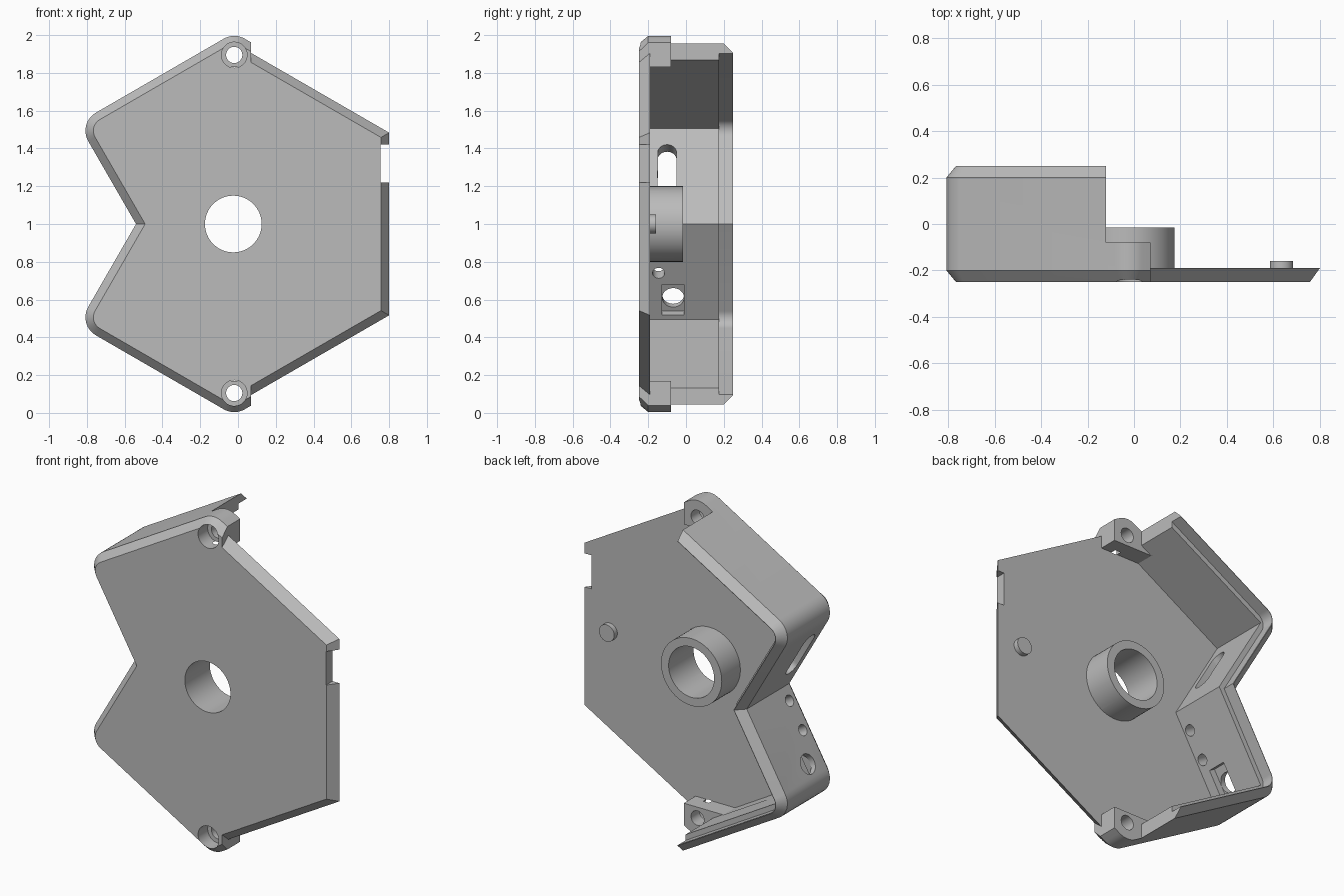
import bpy, bmesh, math
from mathutils import Vector

old = bpy.data.objects.get("Cube")
if old:
    bpy.data.objects.remove(old)

grey = bpy.data.materials.new("mid_grey")
grey.use_nodes = True
grey.diffuse_color = (0.5, 0.5, 0.5, 1)
grey.node_tree.nodes["Principled BSDF"].inputs["Base Color"].default_value = (0.5, 0.5, 0.5, 1)

X, Y, Z = Vector((1, 0, 0)), Vector((0, 1, 0)), Vector((0, 0, 1))
FRONT, BACK, FLOOR, LUG_BACK = -0.25, 0.25, -0.19, -0.08
WALL, LIP, CHAMFER = 0.075, 0.045, 0.042


def loft(name, sections, origin=Vector(), a=X, b=Z, d=Y):
    """Solid through (depth, outline) sections; a, b span the outline, d is depth."""
    bm = bmesh.new()
    rings = [[bm.verts.new(origin + a * p[0] + b * p[1] + d * depth) for p in pts]
             for depth, pts in sections]
    n = len(rings[0])
    for r0, r1 in zip(rings, rings[1:]):
        for i in range(n):
            j = (i + 1) % n
            bm.faces.new((r0[i], r0[j], r1[j], r1[i]))
    bm.faces.new(rings[0])
    bm.faces.new(rings[-1])
    bmesh.ops.recalc_face_normals(bm, faces=bm.faces)
    mesh = bpy.data.meshes.new(name)
    bm.to_mesh(mesh)
    bm.free()
    mesh.materials.append(grey)
    ob = bpy.data.objects.new(name, mesh)
    bpy.context.collection.objects.link(ob)
    return ob


def prism(name, pts, d0, d1, **axes):
    return loft(name, [(d0, pts), (d1, pts)], **axes)


def circle(cx, cy, r, n=48):
    return [(cx + r * math.cos(2 * math.pi * i / n), cy + r * math.sin(2 * math.pi * i / n))
            for i in range(n)]


def rect(x0, y0, x1, y1):
    return [(x0, y0), (x1, y0), (x1, y1), (x0, y1)]


def combine(target, other, op):
    """Apply a boolean and remove the helper."""
    mod = target.modifiers.new(op, "BOOLEAN")
    mod.operation, mod.solver, mod.object = op, "EXACT", other
    bpy.context.view_layer.objects.active = target
    bpy.ops.object.modifier_apply(modifier=mod.name)
    bpy.data.objects.remove(other)


# Sharp outline of the case, counter-clockwise, with a fillet flag per corner
HALF = [((-0.848, 0.466), 1), ((-0.02, -0.013), 1), ((0.4, 0.23), 0)]
CORNERS = [((-0.54, 1.0), 0)] + HALF + [((x, 2 - z), f) for (x, z), f in reversed(HALF)]


def outline(inset, radius=0.11, steps=8):
    pts = [Vector(p) for p, _ in CORNERS]
    out = []
    for i, p in enumerate(pts):
        e0 = (p - pts[i - 1]).normalized()
        e1 = (pts[(i + 1) % len(pts)] - p).normalized()
        n0, n1 = Vector((-e0.y, e0.x)), Vector((-e1.y, e1.x))
        miter = (n0 + n1) / (1 + n0.dot(n1))
        r = radius - inset
        if not CORNERS[i][1] or r <= 0:
            out.append(p + miter * inset)
            continue
        centre = p + miter * radius
        turn = n0.angle(n1)
        for k in range(steps + 1):
            t = turn * k / steps
            c, s = math.cos(t), math.sin(t)
            out.append(centre - Vector((n0.x * c - n0.y * s, n0.x * s + n0.y * c)) * r)
    return out


# Case: chamfered shell block
case = loft("case_shell", [(FRONT, outline(CHAMFER)), (FRONT + 0.05, outline(0)),
                           (BACK - 0.05, outline(0)), (BACK, outline(CHAMFER))])

# Open the right side, leaving the screw lugs in front
combine(case, prism("cut_right", rect(0.07, -1, 2, 3), -1, 1), "DIFFERENCE")
combine(case, prism("cut_above_lugs", rect(-0.12, -1, 2, 3), LUG_BACK, 1), "DIFFERENCE")

# Cavity: between the lugs, behind the lugs, and the lid recess at the rim
inner = outline(WALL, 0)
low = [(-0.19, 0.17), (0.5, 0.17)]
floor_pts = [inner[0], inner[1]] + low + [(x, 2 - z) for x, z in reversed(low)] + [inner[-1]]
combine(case, prism("cut_floor", floor_pts, FLOOR, LUG_BACK + 0.01), "DIFFERENCE")
combine(case, prism("cut_cavity", inner, LUG_BACK, 0.5), "DIFFERENCE")
combine(case, prism("cut_lip", outline(LIP), 0.175, 0.5), "DIFFERENCE")

# Base plate to the right with undercut edges
def plate_pts(edge, top):
    slope = math.tan(math.radians(30))
    z_left, z_right = top + (0.07 - 0.05) * slope, top - (edge - 0.07) * slope
    return [(0.05, 2 - z_left), (edge, 2 - z_right), (edge, z_right), (0.05, z_left)]

plate = loft("plate", [(FRONT, plate_pts(0.757, 1.855)), (FLOOR, plate_pts(0.8, 1.905))])
combine(case, plate, "UNION")
combine(case, prism("cut_cable_notch", rect(0.755, 1.22, 1, 1.42), -1, 1), "DIFFERENCE")

# Central boss with bore, and locating peg
combine(case, prism("boss", circle(-0.025, 1, 0.2, 64), -0.21, -0.015), "UNION")
combine(case, prism("cut_bore", circle(-0.025, 1, 0.15, 64), -1, 1), "DIFFERENCE")
combine(case, prism("peg", circle(0.635, 1, 0.05, 32), -0.21, -0.16), "UNION")

# Countersunk screw holes in both lugs
for z in (0.105, 1.895):
    combine(case, prism("cut_screw", circle(-0.02, z, 0.043, 32), -1, 1), "DIFFERENCE")
    combine(case, prism("cut_head", circle(-0.02, z, 0.068, 32), -1, -0.16), "DIFFERENCE")

# Openings in the notched walls: a runs along the wall, b along y, d outwards
corner = Vector((inner[0].x, 0, 1))
c30, s30 = math.cos(math.radians(30)), 0.5
upper = dict(origin=corner, a=Vector((-s30, 0, c30)), b=Y, d=Vector((-c30, 0, -s30)))
lower = dict(origin=corner, a=Vector((-s30, 0, -c30)), b=Y, d=Vector((-c30, 0, s30)))

ends = circle(0, 0, 0.05, 32)
slot = [(x + (0.435 if x > 0 else 0.225), y - 0.1) for x, y in ends]
combine(case, prism("cut_slot", slot, -0.05, 0.15, **upper), "DIFFERENCE")
for along in (0.125, 0.3):
    combine(case, prism("cut_led", circle(along, -0.145, 0.032, 32), -0.05, 0.15, **lower),
            "DIFFERENCE")
combine(case, prism("cut_socket", circle(0.473, -0.068, 0.058, 32), -0.05, 0.15, **lower),
        "DIFFERENCE")
combine(case, prism("cut_socket_recess", rect(0.37, -0.127, 0.555, -0.01), -0.03, 0.04, **lower),
        "DIFFERENCE")

# Smooth the fillets and bores, keep the edges sharp
bpy.ops.object.select_all(action="DESELECT")
case.select_set(True)
bpy.context.view_layer.objects.active = case
bpy.ops.object.shade_smooth_by_angle(angle=math.radians(20))
